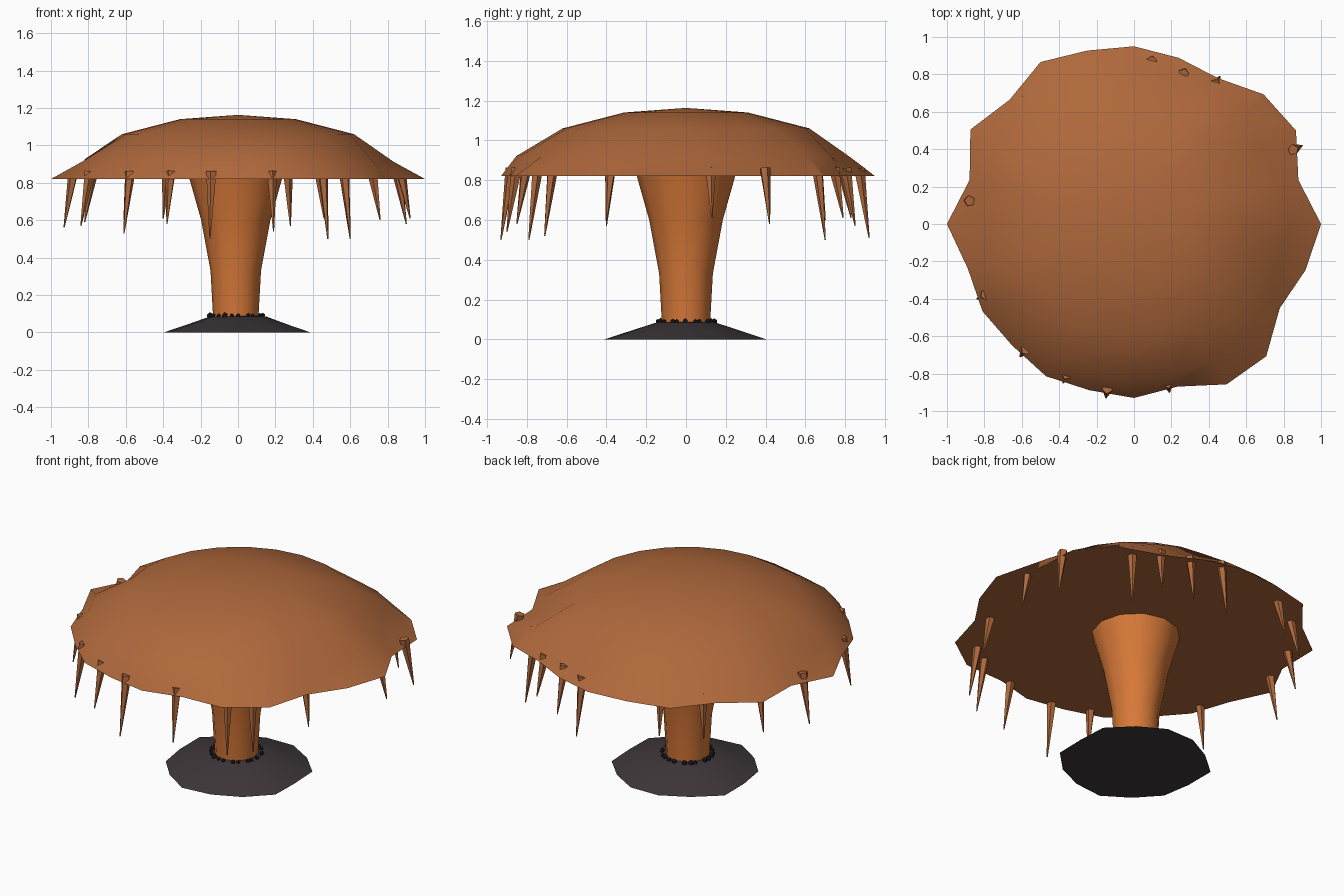
import bpy, bmesh, math, random
from mathutils import Vector

random.seed(4)
cube = bpy.data.objects.get("Cube")
if cube:
    bpy.data.objects.remove(cube, do_unlink=True)


def material(name, rgb):
    m = bpy.data.materials.new(name)
    m.use_nodes = True
    m.diffuse_color = (*rgb, 1)
    m.node_tree.nodes["Principled BSDF"].inputs["Base Color"].default_value = (*rgb, 1)
    return m


CAP = material("cap brown", (0.43, 0.14, 0.045))
STEM = material("stem orange", (0.68, 0.19, 0.04))
SOIL = material("dark soil", (0.048, 0.038, 0.041))
STONE = material("stone black", (0.02, 0.016, 0.017))


def finish(name, bm, mat, smooth=None):
    bmesh.ops.recalc_face_normals(bm, faces=bm.faces)
    mesh = bpy.data.meshes.new(name)
    bm.to_mesh(mesh)
    bm.free()
    mesh.materials.append(mat)
    ob = bpy.data.objects.new(name, mesh)
    bpy.context.collection.objects.link(ob)
    if smooth:
        bpy.ops.object.select_all(action='DESELECT')
        ob.select_set(True)
        bpy.context.view_layer.objects.active = ob
        bpy.ops.object.shade_smooth_by_angle(angle=math.radians(smooth))
    return ob


def loft(name, rings, mat, smooth, apex=None):
    """Skin rings of (radius, z) pairs, flat below, optional apex on top."""
    bm = bmesh.new()
    n = len(rings[0])
    loops = []
    for ring in rings:
        loops.append([bm.verts.new((r * math.cos(math.tau * i / n),
                                    r * math.sin(math.tau * i / n), z))
                      for i, (r, z) in enumerate(ring)])
    for a, b in zip(loops, loops[1:]):
        for i in range(n):
            j = (i + 1) % n
            bm.faces.new((a[i], a[j], b[j], b[i]))
    bm.faces.new(loops[0])
    if apex is None:
        bm.faces.new(loops[-1])
    else:
        tip = bm.verts.new((0, 0, apex))
        for i in range(n):
            bm.faces.new((loops[-1][i], loops[-1][(i + 1) % n], tip))
    return finish(name, bm, mat, smooth)


# Cap: ragged rim, dented shoulder, smooth crown
rim = [1.0, .91, 1.0, .98, .90, .92, .95, .96, 1.0, .94, 1.01, .91,
       1.0, .92, .935, .92, .94, .92, .93, .90, .99, 1.0, .90, .95]
shoulder = [(0.84 + random.uniform(-.015, .015), 0.92 + random.uniform(-.01, .01))
            for _ in rim]
for dent in (2, 5, 12, 23):
    shoulder[dent] = (0.79, 0.89)
count = len(rim)
loft("cap", [[(r, 0.82) for r in rim], shoulder,
             [(0.62, 1.06)] * count, [(0.31, 1.14)] * count], CAP, 28, 1.163)

# Stem flaring upward into the cap
profile = [(.12, .06), (.135, .33), (.185, .6), (.25, .83)]
stem = loft("stem", [[p] * 12 for p in profile], STEM, 40)
stem.location.x = -0.012

# Soil mound
edge = [0.41 + random.uniform(-.025, .03) for _ in range(14)]
loft("soil_mound", [[(r, 0) for r in edge], [(r * .7, .04) for r in edge],
                    [(.15, .085)] * 14], SOIL, 40, .092)

# Stones around the foot of the stem
bm = bmesh.new()
for i in range(22):
    a = math.tau * i / 22 + random.uniform(-.08, .08)
    made = bmesh.ops.create_icosphere(bm, subdivisions=1,
                                      radius=random.uniform(.011, .017))
    bmesh.ops.translate(bm, verts=made["verts"],
                        vec=(.142 * math.cos(a) - .01, .142 * math.sin(a), .09))
finish("foot_stones", bm, STONE)

# Hanging spikes, given by their tips
tips = [(-.15, -.93, .5), (.19, -.9, .54), (-.38, -.85, .58), (-.61, -.71, .53),
        (-.84, -.4, .57), (-.93, .13, .56), (-.82, .42, .59), (-.61, .7, .6),
        (-.4, .83, .61), (.1, .92, .51), (.28, .85, .57), (.46, .79, .61),
        (.6, .7, .5), (.9, .42, .58), (.92, .13, .61), (.76, -.4, .6),
        (.6, -.71, .52), (.48, -.79, .5)]
for k, t in enumerate(tips):
    tip = Vector(t)
    top = Vector((t[0] * .945, t[1] * .945, .86))
    axis = tip - top
    bm = bmesh.new()
    bmesh.ops.create_cone(bm, cap_ends=True, segments=5, radius1=.029,
                          radius2=.003, depth=axis.length)
    spike = finish("hanging_spike_%d" % (k + 1), bm, CAP)
    spike.rotation_euler = axis.to_track_quat('Z', 'Y').to_euler()
    spike.location = (tip + top) / 2
